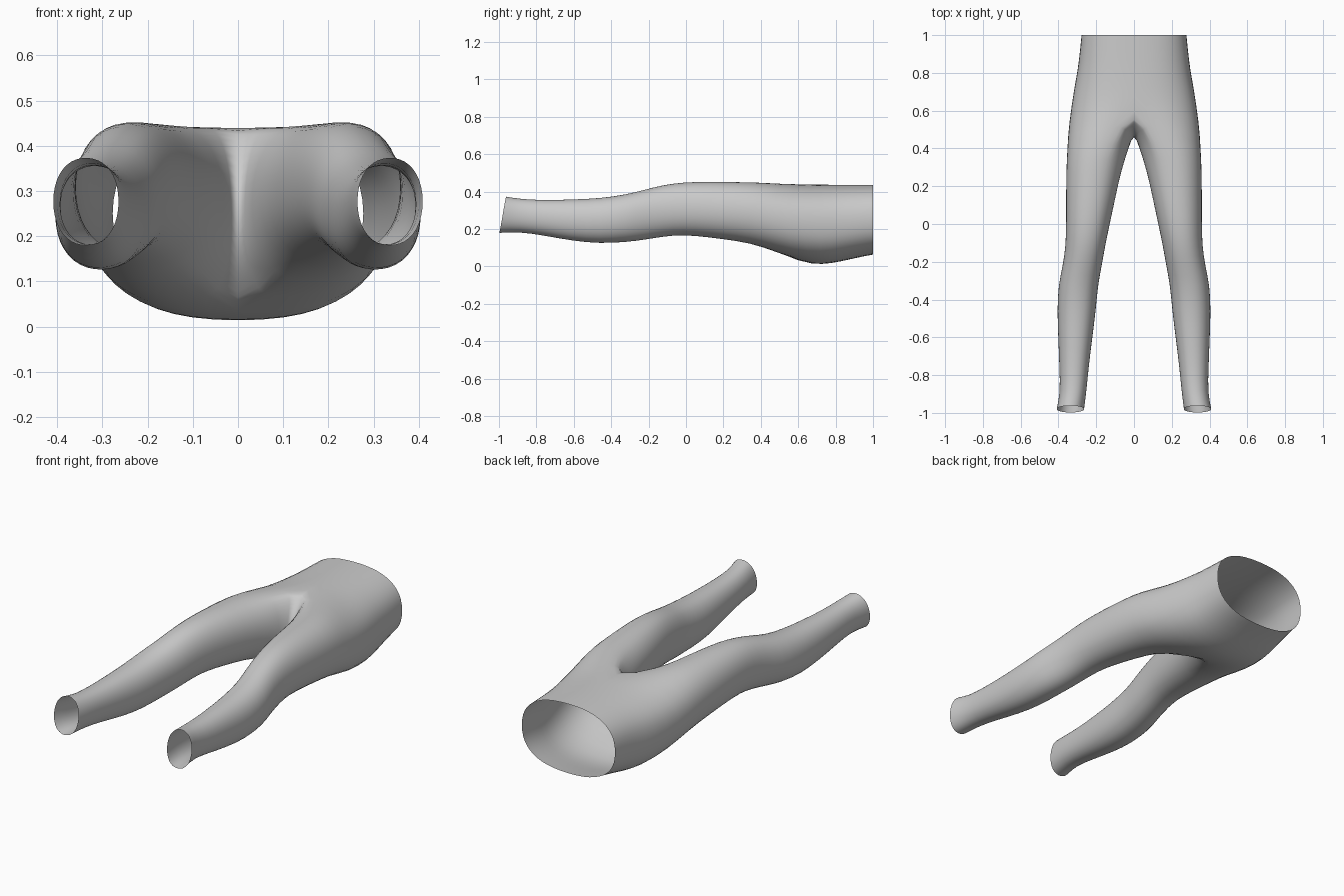
import bpy, bmesh
from math import sin, cos, pi, radians

if "Cube" in bpy.data.objects:
    bpy.data.objects.remove(bpy.data.objects["Cube"])

K, M = 13, 9          # points round the outside / inside of each leg

# hip sections: y, half width, bottom z, top z
HIPS = [(0.40, .355, .11, .447), (0.48, .351, .075, .445), (0.56, .346, .03, .443),
        (0.68, .328, .002, .440), (0.80, .302, .018, .438), (0.90, .29, .043, .438),
        (1.00, .28, .062, .438)]
# leg sections: y, inner x, outer x, bottom z, top z
LEG = [(0.40, .028, .355, .108, .452), (0.28, .068, .361, .133, .453),
       (0.12, .102, .361, .154, .456), (-0.02, .132, .361, .168, .452),
       (-0.12, .153, .364, .158, .438), (-0.22, .170, .378, .141, .413),
       (-0.32, .190, .402, .128, .386), (-0.46, .202, .408, .121, .366),
       (-0.60, .220, .402, .134, .360), (-0.76, .240, .396, .164, .355),
       (-0.89, .252, .391, .184, .362), (-0.98, .264, .410, .178, .375)]


def spow(v, p):
    return (abs(v) ** p) * (1 if v >= 0 else -1)


def hip_point(y, a):
    """Point of the half hip section at depth y, angle a (90 = top, -90 = bottom)."""
    for s, e in zip(HIPS, HIPS[1:]):
        if y <= e[0]:
            break
    f = (y - s[0]) / (e[0] - s[0])
    w, lo, hi = (s[i] + (e[i] - s[i]) * f for i in (1, 2, 3))
    x = w * spow(max(cos(a), 0), .82)
    if abs(abs(a) - pi / 2) < 1e-4:
        x = 0
    return (x, y, (lo + hi) / 2 + (hi - lo) / 2 * spow(sin(a), .82))


bm = bmesh.new()
hip_angles = [pi / 2 - pi * i / (K - 1) for i in range(K)]


def bridge(r1, r2, closed):
    n = len(r2)
    for i in range(n if closed else n - 1):
        j = (i + 1) % n
        bm.faces.new((r1[i], r1[j], r2[j], r2[i]))


# Hips, open at the waist
prev = None
for y in (1.0, .92, .82, .73):
    ring = [bm.verts.new(hip_point(y, a)) for a in hip_angles]
    if prev:
        bridge(prev, ring, False)
    prev = ring

# Crotch ring: outer half follows the hips, inner half is the centre seam
ring = [bm.verts.new(hip_point(.53 + .10 * sin(a) ** 2, a)) for a in hip_angles]
bridge(prev, ring, False)
top, bot = ring[0].co.copy(), ring[-1].co.copy()
for i in range(1, M + 1):
    t = -pi / 2 + pi * i / (M + 1)
    z = (top.z + bot.z) / 2 + (top.z - bot.z) / 2 * sin(t)
    ring.append(bm.verts.new((0, .485 + .145 * sin(t) ** 2, z)))
prev = ring

# Leg, open at the ankle
a0 = radians(112)
leg_angles = [a0 - 2 * a0 * i / (K - 1) for i in range(K)]
leg_angles += [-a0 - (2 * pi - 2 * a0) * i / (M + 1) for i in range(1, M + 1)]
for k, (y, xi, xo, lo, hi) in enumerate(LEG):
    tilt = .018 if k == len(LEG) - 1 else 0
    ring = [bm.verts.new(((xi + xo) / 2 + (xo - xi) / 2 * spow(cos(a), .93),
                          y + tilt * sin(a),
                          (lo + hi) / 2 + (hi - lo) / 2 * spow(sin(a), .93)))
            for a in leg_angles]
    bridge(prev, ring, True)
    prev = ring

bmesh.ops.recalc_face_normals(bm, faces=bm.faces)
# Make the shell face outwards
bm.faces.ensure_lookup_table()
f = max(bm.faces, key=lambda q: q.calc_center_median().x)
if f.normal.x < 0:
    bmesh.ops.reverse_faces(bm, faces=bm.faces)
for f in bm.faces:
    f.smooth = True

mesh = bpy.data.meshes.new("trousers")
bm.to_mesh(mesh)
bm.free()
trousers = bpy.data.objects.new("trousers", mesh)
bpy.context.collection.objects.link(trousers)

# Second leg and softened cloth
mir = trousers.modifiers.new("mirror", 'MIRROR')
mir.use_clip = True
mir.merge_threshold = .001
sub = trousers.modifiers.new("smooth", 'SUBSURF')
sub.levels = sub.render_levels = 1
